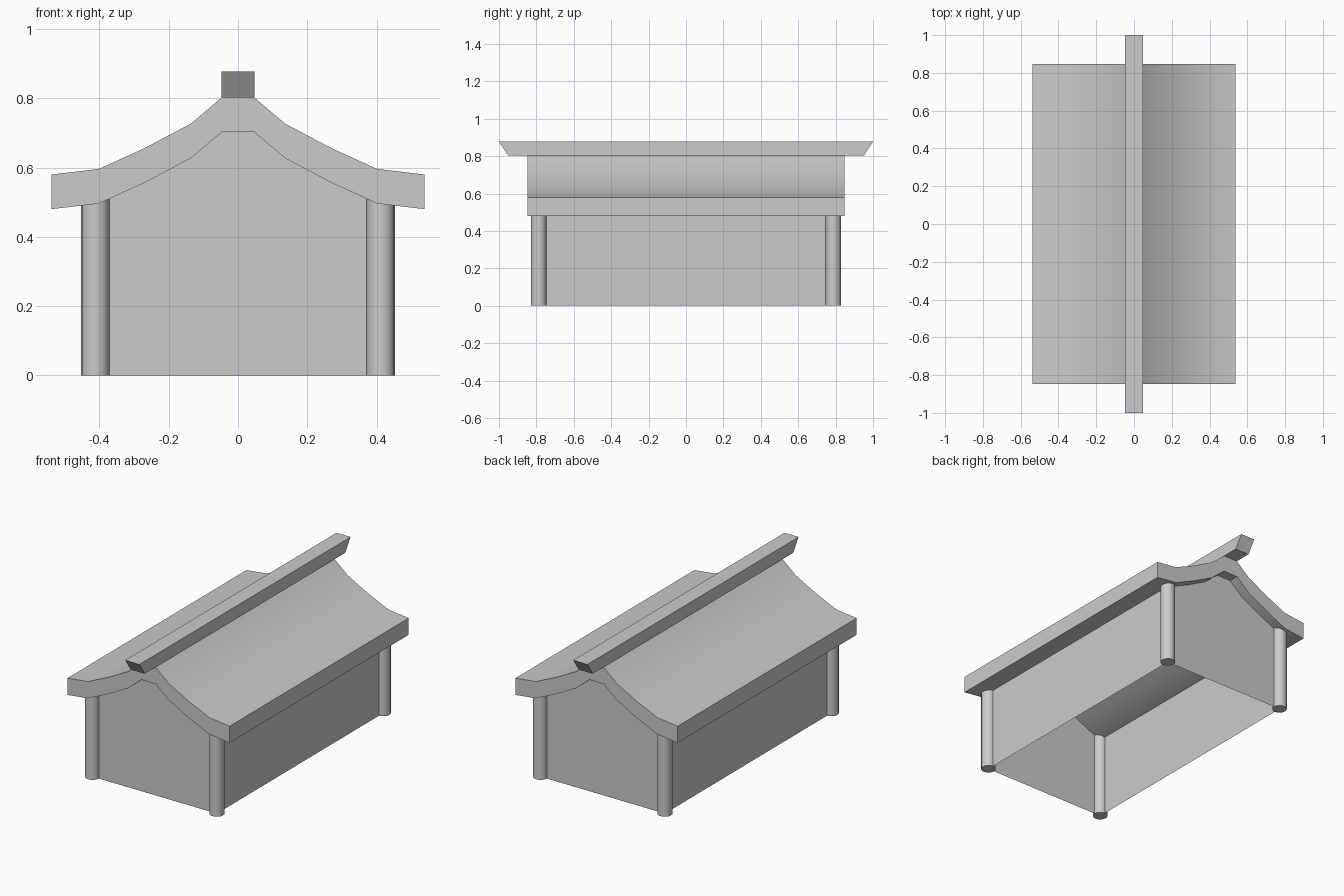
import bpy, bmesh, math

if "Cube" in bpy.data.objects:
    bpy.data.objects.remove(bpy.data.objects["Cube"])


def make_object(name, verts, faces):
    mesh = bpy.data.meshes.new(name)
    mesh.from_pydata(verts, [], faces)
    bm = bmesh.new()
    bm.from_mesh(mesh)
    bmesh.ops.recalc_face_normals(bm, faces=bm.faces)
    bm.to_mesh(mesh)
    bm.free()
    obj = bpy.data.objects.new(name, mesh)
    bpy.context.collection.objects.link(obj)
    return obj


def smooth(obj, angle=30):
    bpy.ops.object.select_all(action='DESELECT')
    obj.select_set(True)
    bpy.context.view_layer.objects.active = obj
    bpy.ops.object.shade_smooth_by_angle(angle=math.radians(angle))


# Sagging roof curve, mirrored about the ridge
half = [(0.047, 0.802), (0.136, 0.727), (0.27, 0.656), (0.402, 0.596), (0.538, 0.58)]
curve = [(-x, z) for x, z in reversed(half)] + half
THICK, ROOF_Y = 0.1, 0.848
n = len(curve)

# Roof slab built in quads: top, underside, gable ends and eaves
verts = [(x, y, z - d) for y in (-ROOF_Y, ROOF_Y) for d in (0, THICK) for x, z in curve]
faces = []
for i in range(n - 1):
    a, b, c, d = i, n + i, 2 * n + i, 3 * n + i
    faces += [(a, a + 1, c + 1, c), (b, b + 1, d + 1, d),
              (a, a + 1, b + 1, b), (c, c + 1, d + 1, d)]
for i in (0, n - 1):
    faces.append((i, n + i, 3 * n + i, 2 * n + i))
smooth(make_object("roof", verts, faces))

# Ridge beam with slanted ends
RX = 0.047
rv = [(x, y, z) for y0, z in ((0.95, 0.802), (1.0, 0.877))
      for x, y in ((-RX, -y0), (RX, -y0), (RX, y0), (-RX, y0))]
rf = [(0, 1, 2, 3), (4, 5, 6, 7)] + [(i, (i + 1) % 4, (i + 1) % 4 + 4, i + 4) for i in range(4)]
make_object("ridge_beam", rv, rf)

# Thin walls; gable walls follow the roof underside
WX, WY = 0.412, 0.788
eave_z = 0.495
outline = [(-WX, 0), (WX, 0), (WX, eave_z)]
outline += [(x, z - THICK) for x, z in reversed(curve) if abs(x) < 0.4]
outline += [(-WX, eave_z)]
m = len(outline)
for name, y in (("front_wall", -WY), ("back_wall", WY)):
    make_object(name, [(x, y, z) for x, z in outline], [tuple(range(m))])
for name, x in (("left_wall", -WX), ("right_wall", WX)):
    make_object(name, [(x, -WY, 0), (x, WY, 0), (x, WY, eave_z), (x, -WY, eave_z)], [(0, 1, 2, 3)])

# Round corner posts
POST_H = 0.52
for side, x in (("left", -WX), ("right", WX)):
    for end, y in (("front", -WY), ("back", WY)):
        bpy.ops.mesh.primitive_cylinder_add(vertices=16, radius=0.041, depth=POST_H,
                                            location=(x, y, POST_H / 2))
        post = bpy.context.object
        post.name = f"{end}_{side}_post"
        smooth(post)
